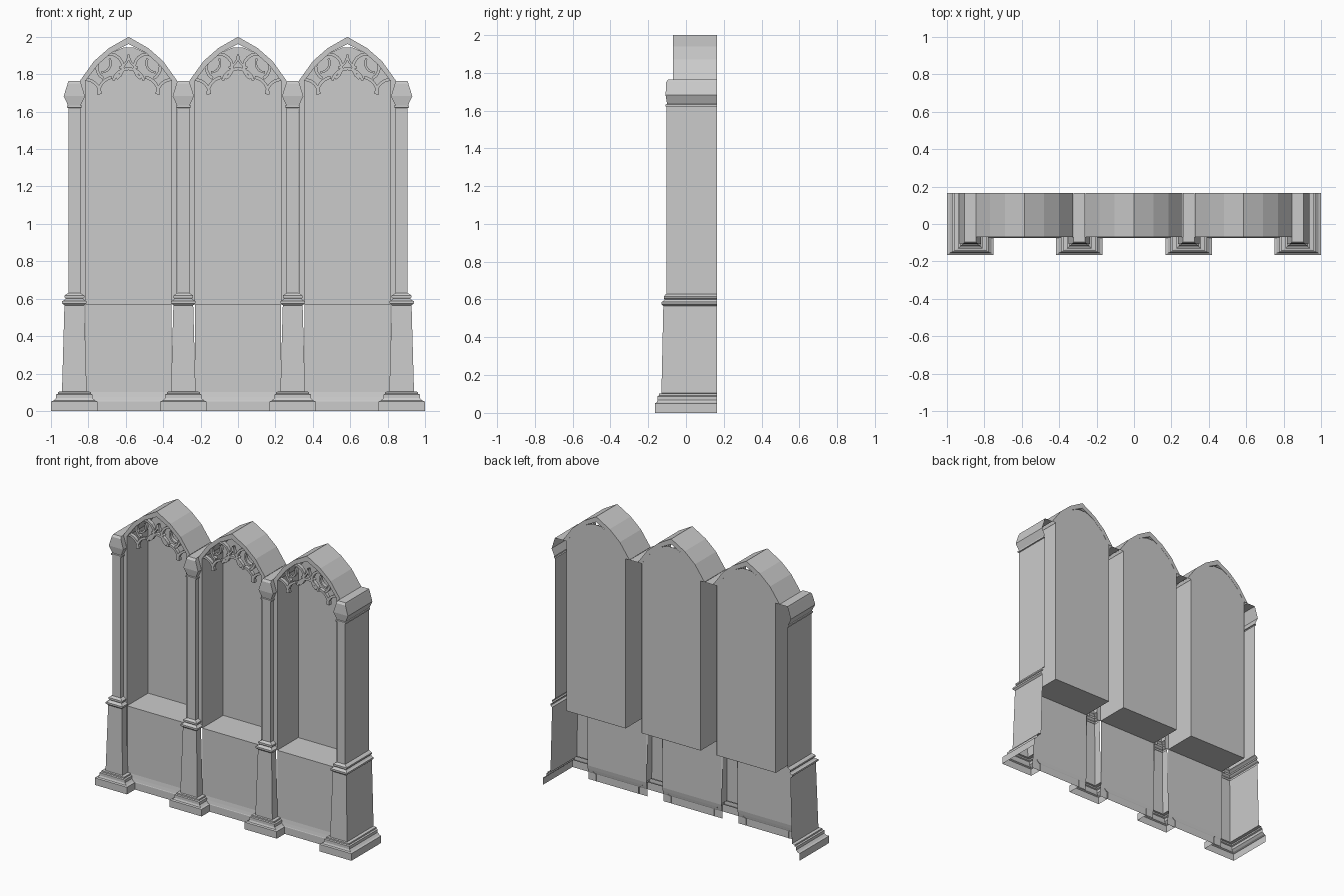
import bpy, bmesh, math

if "Cube" in bpy.data.objects:
    bpy.data.objects.remove(bpy.data.objects["Cube"])

BACK, FRAME = 0.165, -0.07
PITCH = 0.585


def make(name, verts, faces):
    me = bpy.data.meshes.new(name)
    me.from_pydata(verts, [], faces)
    bm = bmesh.new()
    bm.from_mesh(me)
    bmesh.ops.remove_doubles(bm, verts=bm.verts, dist=1e-5)
    bmesh.ops.recalc_face_normals(bm, faces=bm.faces)
    bm.to_mesh(me)
    bm.free()
    ob = bpy.data.objects.new(name, me)
    bpy.context.collection.objects.link(ob)
    return ob


def loft(name, rings, cap_top=False, closed=False):
    """Join equal-length point rows with quads."""
    n = len(rings[0])
    verts = [p for r in rings for p in r]
    faces = []
    for i in range(len(rings) - 1):
        for j in range(n if closed else n - 1):
            k = (j + 1) % n
            faces.append((i * n + j, i * n + k, (i + 1) * n + k, (i + 1) * n + j))
    if cap_top:
        faces.append(tuple(range((len(rings) - 1) * n, len(rings) * n)))
    return make(name, verts, faces)


# Pier outline: height, half width, front y
PIER = [(0, .125, -.165), (.05, .125, -.165), (.055, .112, -.155), (.068, .098, -.15),
        (.088, .098, -.15), (.092, .088, -.142), (.102, .088, -.142), (.104, .066, -.13),
        (.565, .053, -.12), (.575, .065, -.13), (.587, .065, -.13), (.592, .054, -.12),
        (.6, .046, -.113), (.607, .053, -.117), (.617, .053, -.117), (.625, .042, -.11),
        (.63, .032, -.103), (1.62, .032, -.103), (1.622, .04, -.108), (1.632, .04, -.108),
        (1.634, .034, -.1), (1.683, .057, -.108), (1.75, .036, -.105), (1.765, .031, -.095)]


def pier(name, cx, left_back, right_back):
    rings = [[(cx - w, left_back, z), (cx - w, f, z), (cx + w, f, z), (cx + w, right_back, z)]
             for z, w, f in PIER]
    loft(name, rings)
    # top of the capital, running back between the arches
    z, w, f = PIER[-1]
    make(name + "_top", [(cx - w, f, z), (cx + w, f, z), (cx + w, BACK, z), (cx - w, BACK, z)],
         [(0, 1, 2, 3)])


pier("left_end_pier", -1.5 * PITCH + .0025, BACK, FRAME)
pier("left_inner_pier", -.5 * PITCH, FRAME, FRAME)
pier("right_inner_pier", .5 * PITCH, FRAME, FRAME)
pier("right_end_pier", 1.5 * PITCH - .0025, FRAME, BACK)


def arch_line(half, sill):
    """Mirror half of a pointed arch into a full outline, left foot to right foot."""
    pts = [(half[0][0], sill)] + half
    return [(-x, z) for x, z in pts] + [(x, z) for x, z in reversed(pts[:-1])]


SILL = .57
OUTER = arch_line([(.26, 1.765), (.185, 1.87), (.105, 1.94), (0, 2.0)], SILL)
INNER = arch_line([(.23, 1.765), (.165, 1.85), (.092, 1.915), (0, 1.962)], SILL)


def arc_points(cx, cz, r, a0, a1, n):
    return [(cx + r * math.cos(math.radians(a0 + (a1 - a0) * i / n)),
             cz + r * math.sin(math.radians(a0 + (a1 - a0) * i / n))) for i in range(n + 1)]


def arc_bar(name, ox, cx, cz, r, a0, a1, n=8, w=.016):
    """Curved stone bar of rectangular section in the arch plane."""
    a = arc_points(cx, cz, r - w / 2, a0, a1, n)
    b = arc_points(cx, cz, r + w / 2, a0, a1, n)
    y0, y1 = -.06, -.035
    rings = [[(ox + p[0], y0, p[1]), (ox + q[0], y0, q[1]), (ox + q[0], y1, q[1]),
              (ox + p[0], y1, p[1])] for p, q in zip(a, b)]
    loft(name, rings, closed=True)


for i, side in enumerate(("left", "middle", "right")):
    ox = (i - 1) * PITCH

    def row(line, y):
        return [(ox + x, y, z) for x, z in line]

    # pointed frame: reveal, front ring and back ring
    loft(side + "_niche_frame", [row(INNER, BACK), row(INNER, FRAME), row(OUTER, FRAME)])
    loft(side + "_arch_roof", [row(OUTER[1:-1], FRAME), row(OUTER[1:-1], BACK),
                               row(INNER[1:-1], BACK)])
    # niche back stops just short of the arch point
    panel = [p for p in INNER if p[0] != 0]
    mid = len(panel) // 2
    panel[mid:mid] = [(-.03, 1.942), (.03, 1.942)]
    make(side + "_niche_back", row(panel, BACK - .001), [tuple(range(len(panel)))])
    make(side + "_sill", [(ox - .23, FRAME, SILL), (ox + .23, FRAME, SILL),
                          (ox + .23, BACK, SILL), (ox - .23, BACK, SILL)], [(0, 1, 2, 3)])
    # lower wall with its base moulding
    wall = [(FRAME, SILL), (-.066, SILL - .002), (-.066, .1), (-.07, .075), (-.074, .055),
            (-.076, .05), (-.076, 0)]
    loft(side + "_lower_wall", [[(ox - .23, y, z), (ox + .23, y, z)] for y, z in wall])

    # tracery
    arc_bar(side + "_tracery_centre", ox, 0, 1.745, .085, 15, 165)
    for s in (-1, 1):
        def bar(part, cx, cz, r, a0, a1, n=8, w=.016):
            if s < 0:
                a0, a1 = 180 - a0, 180 - a1
            arc_bar(side + "_tracery_" + part, ox, s * cx, cz, r, a0, a1, n, w)
        bar("foot", .232, 1.692, .08, 92, 178)
        bar("cusp", .075, 1.70, .085, -5, 80)
        bar("lobe", .1, 1.838, .07, -60, 240, 14)
        bar("inner_cusp", .145, 1.86, .05, 150, 270, 6, .012)
        bar("top_branch", .075, 1.905, .075, 180, 250, 6, .012)
